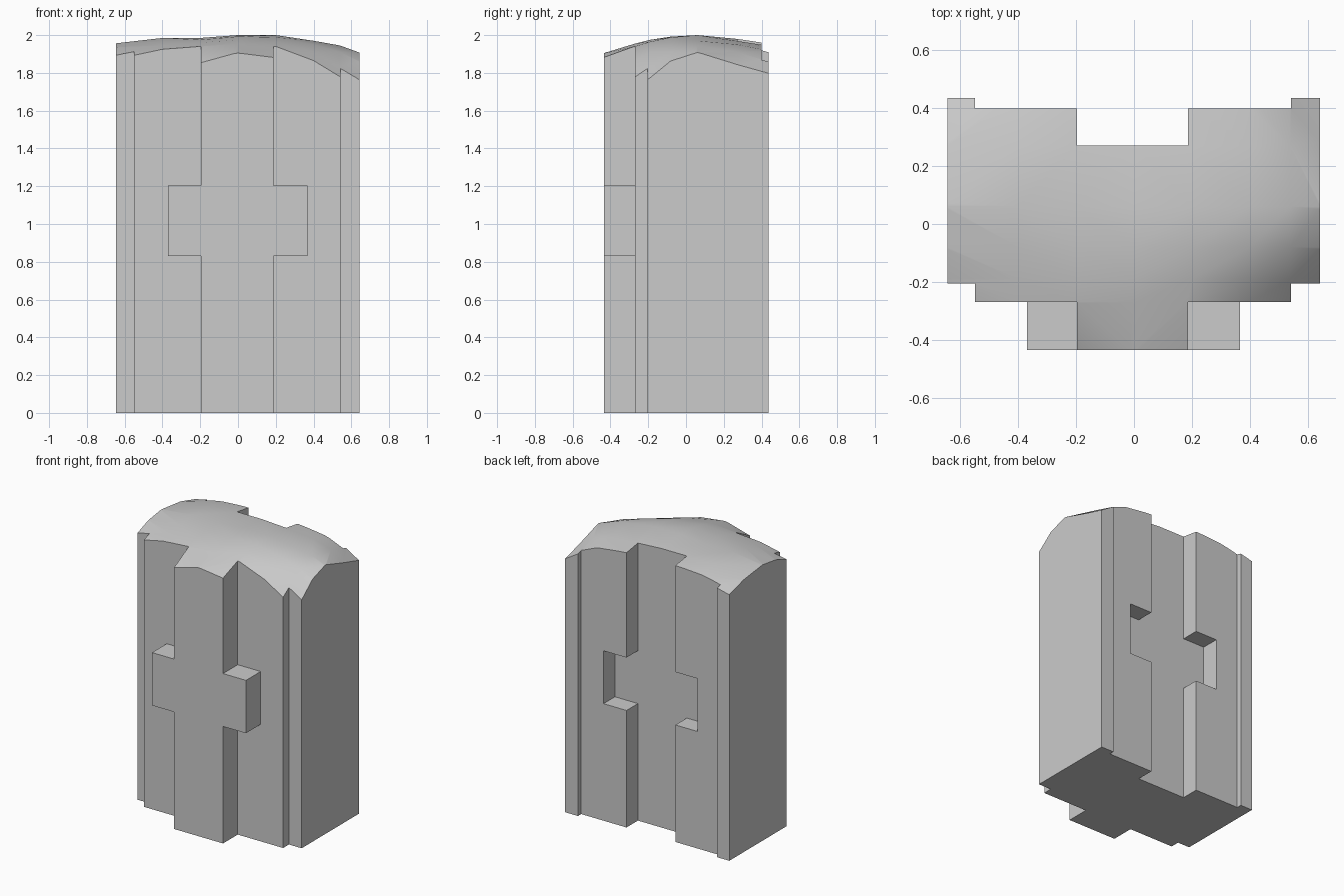
import bpy, bmesh, math

if "Cube" in bpy.data.objects:
    bpy.data.objects.remove(bpy.data.objects["Cube"])


def link(name, bm):
    bmesh.ops.recalc_face_normals(bm, faces=bm.faces)
    mesh = bpy.data.meshes.new(name)
    bm.to_mesh(mesh)
    bm.free()
    obj = bpy.data.objects.new(name, mesh)
    bpy.context.collection.objects.link(obj)
    return obj


def extrude_up(bm, faces, z):
    """Extrude faces and flatten the new end at height z."""
    new = bmesh.ops.extrude_face_region(bm, geom=faces)["geom"]
    for v in new:
        if isinstance(v, bmesh.types.BMVert):
            v.co.z = z


def prism(name, outline, z0, z1):
    bm = bmesh.new()
    face = bm.faces.new([bm.verts.new((x, y, z0)) for x, y in outline])
    extrude_up(bm, [face], z1)
    return link(name, bm)


def box(name, x0, x1, y0, y1, z0, z1):
    return prism(name, [(x0, y0), (x1, y0), (x1, y1), (x0, y1)], z0, z1)


def boolean(obj, tool, operation):
    mod = obj.modifiers.new(tool.name, 'BOOLEAN')
    mod.object = tool
    mod.operation = operation
    mod.solver = 'EXACT'
    tool.hide_render = True
    bpy.context.view_layer.objects.active = obj
    bpy.ops.object.modifier_apply(modifier=mod.name)
    bpy.data.objects.remove(tool)


# Plan outline: front tongue, stepped corners, back groove
block = prism("interlocking_block", [
    (-0.197, -0.435), (0.187, -0.435), (0.187, -0.27), (0.543, -0.27),
    (0.543, -0.205), (0.643, -0.205), (0.643, 0.436), (0.543, 0.436),
    (0.543, 0.4), (0.187, 0.4), (0.187, 0.272), (-0.197, 0.272),
    (-0.197, 0.4), (-0.55, 0.4), (-0.55, 0.436), (-0.645, 0.436),
    (-0.645, -0.205), (-0.55, -0.205), (-0.55, -0.27), (-0.197, -0.27)], 0, 2.2)

# Worn top: heights on a coarse grid, closed downwards to make a trimming solid
xs = [-0.66, -0.4, -0.2, 0, 0.2, 0.4, 0.54, 0.65]
rows = {
    -0.45: [1.80, 1.83, 1.845, 1.90, 1.875, 1.78, 1.68, 1.60],
    -0.27: [1.87, 1.925, 1.94, 1.955, 1.94, 1.865, 1.78, 1.71],
    -0.19: [1.895, 1.945, 1.96, 1.975, 1.965, 1.91, 1.835, 1.77],
    -0.08: [1.935, 1.965, 1.975, 1.992, 1.988, 1.95, 1.91, 1.86],
    0.06: [1.955, 1.985, 1.985, 2.0, 2.0, 1.97, 1.945, 1.905],
    0.27: [1.93, 1.975, 1.98, 1.98, 1.968, 1.95, 1.91, 1.84],
    0.45: [1.88, 1.94, 1.953, 1.955, 1.94, 1.915, 1.857, 1.79],
}
bm = bmesh.new()
grid = [[bm.verts.new((x, y, z)) for x, z in zip(xs, zs)] for y, zs in rows.items()]
tops = [bm.faces.new((a[i], a[i + 1], b[i + 1], b[i]))
        for a, b in zip(grid, grid[1:]) for i in range(len(xs) - 1)]
tops = bmesh.ops.triangulate(bm, faces=tops)["faces"]
extrude_up(bm, tops, -0.5)
boolean(block, link("worn_top_cutter", bm), 'INTERSECT')

# Cross arms on the front, matching recess in the back
boolean(block, box("cross_arms", -0.37, 0.367, -0.435, -0.1, 0.83, 1.205), 'UNION')
boolean(block, box("cross_recess", -0.37, 0.367, 0.272, 0.6, 0.83, 1.205), 'DIFFERENCE')

# Smooth only the worn top
bpy.ops.object.select_all(action='DESELECT')
block.select_set(True)
bpy.context.view_layer.objects.active = block
bpy.ops.object.shade_smooth_by_angle(angle=math.radians(30))
